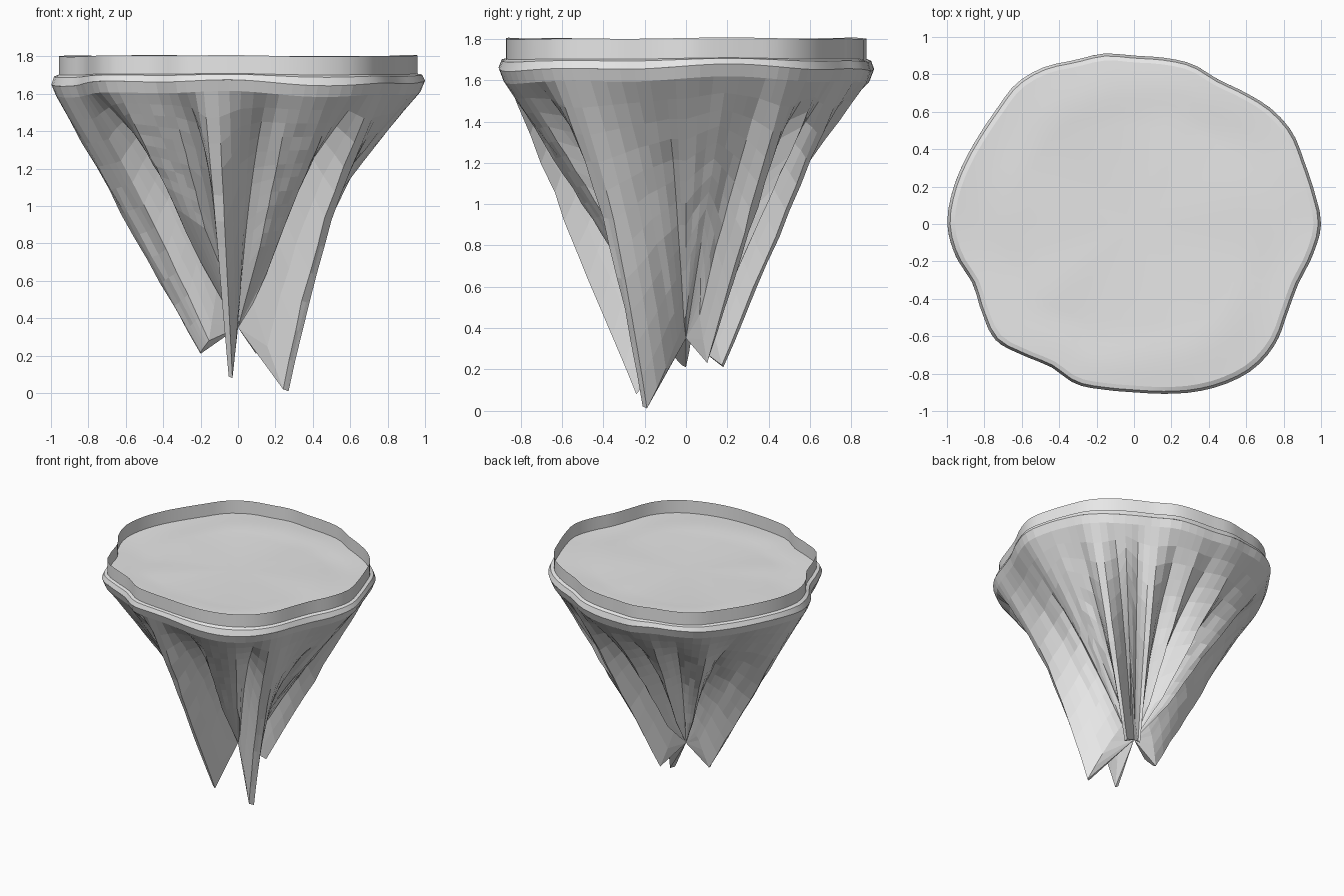
import bpy, bmesh, random
from math import radians, sin, cos, pi, ceil

random.seed(4)
cube = bpy.data.objects.get("Cube")
if cube:
    bpy.data.objects.remove(cube, do_unlink=True)

stone = bpy.data.materials.new("pale_grey")
stone.use_nodes = True
GREY = (0.8, 0.8, 0.8, 1)
stone.diffuse_color = GREY
stone.node_tree.nodes["Principled BSDF"].inputs["Base Color"].default_value = GREY

# Plan outline: radius in hundredths, every ten degrees from +x
OUTLINE = [100, 98, 97, 97.8, 95.8, 92, 89.4, 91, 90.3, 90, 92.5, 93.2, 96.7, 98,
           95.8, 95.5, 96.8, 98.7, 99.8, 97, 92, 94, 96.6, 91.8, 88.4, 91, 90, 90,
           92.2, 95.5, 98.6, 100.5, 99, 94.8, 93.5, 97]

# Underside ribs and grooves: angle, tip radius, tip height, hollowing above the tip
RIBS = [(0, .12, .46, .03), (12, .30, .74, 0), (24, .16, .46, .03), (31, .20, .23, 0),
        (35, .19, .25, 0), (41, .14, .45, .06), (46, .42, .80, 0), (52, .16, .42, .05),
        (58, .205, .22, 0), (62, .205, .21, 0), (72, .10, .48, .06), (84, .20, .55, .02),
        (94, .08, .52, .08), (108, .24, .62, .01), (120, .08, .54, .08), (136, .24, .62, .02),
        (150, .08, .54, .08), (166, .14, .42, .05), (180, .20, .21, 0), (186, .20, .22, 0),
        (204, .17, .28, .02), (215, .14, .55, .10), (226, .48, .99, 0), (245, .42, .88, .01),
        (252, .12, .50, .10), (258, .24, .09, 0), (263, .243, .08, 0), (271, .15, .44, .06),
        (280, .10, .60, .08), (288, .38, .78, 0), (304, .38, .80, .01), (312, .12, .48, .10),
        (319, .32, .02, .08), (325, .33, .01, .07), (340, .18, .30, .06), (354, .10, .44, .06),
        (360, .12, .46, .03)]


def radius(deg):
    """Smooth closed interpolation of the outline."""
    i, t = int(deg // 10), deg / 10 % 1
    a, b, c, d = (OUTLINE[(i + k) % 36] / 100 for k in (-1, 0, 1, 2))
    return b + t / 2 * (c - a + t * (2*a - 5*b + 4*c - d + t * (3 * (b - c) + d - a)))


def wave(deg):
    a = radians(deg)
    return .006 * sin(3 * a + 1) + .004 * sin(7 * a)


def loft(name, columns, close_at=None):
    """Skin a ring of columns of (angle, radius, height); optionally end at a centre point."""
    bm = bmesh.new()
    grid = [[bm.verts.new((r * cos(radians(a)), r * sin(radians(a)), z)) for a, r, z in col]
            for col in columns]
    tip = bm.verts.new((0, 0, close_at)) if close_at else None
    for i, left in enumerate(grid):
        right = grid[(i + 1) % len(grid)]
        for j in range(len(left) - 1):
            bm.faces.new((left[j], left[j + 1], right[j + 1], right[j]))
        if tip:
            bm.faces.new((left[-1], tip, right[-1]))
    mesh = bpy.data.meshes.new(name)
    bm.to_mesh(mesh)
    bm.free()
    mesh.materials.append(stone)
    obj = bpy.data.objects.new(name, mesh)
    bpy.context.collection.objects.link(obj)
    return obj


def smooth(obj):
    bpy.ops.object.select_all(action='DESELECT')
    bpy.context.view_layer.objects.active = obj
    obj.select_set(True)
    bpy.ops.object.shade_smooth_by_angle(angle=radians(30))


# Rock underside: each column drops from the rim to its rib tip, then back to the core
ROWS = 11
rock = []
for (a0, *p0), (a1, *p1) in zip(RIBS, RIBS[1:]):
    steps = ceil((a1 - a0) / 5)
    for s in range(steps):
        t = s / steps
        deg = a0 + t * (a1 - a0)
        tip_r, tip_z, hollow = (u + t * (v - u) for u, v in zip(p0, p1))
        R = radius(deg)
        col = [(deg, R, 1.66 + 2 * wave(deg))]
        for k in range(ROWS + 1):
            f = k / ROWS
            bend = hollow * sin(pi * f)
            rough = random.uniform(-.008, .008) * sin(pi * f)
            col.append((deg, .975 * R + f * (tip_r - .975 * R) - .7 * bend + rough,
                        1.6 + 2 * wave(deg) * (1 - f) + f * (tip_z - 1.6) + .7 * bend))
        for f in (.67, .33):
            col.append((deg, tip_r * f, .35 + (tip_z - .35) * f))
        rock.append(col)
loft("rock_underside", rock, close_at=.35)

# Bevelled ledge, upright rim wall and gently uneven floor
ANGLES = range(0, 360, 4)
ledge = loft("rim_ledge", [[(a, .96 * radius(a), 1.705 + wave(a) / 2),
                            (a, .985 * radius(a), 1.697 + wave(a)),
                            (a, radius(a), 1.66 + 2 * wave(a))] for a in ANGLES])
wall = loft("rim_wall", [[(a, .96 * radius(a), 1.803 + wave(a) / 2),
                          (a, .96 * radius(a), 1.70 + wave(a) / 2)] for a in ANGLES])


def floor_column(a):
    col = []
    for f in (1, .92, .84, .76, .68, .6):
        bump = .008 * sin(pi * (1 - f) / .4) * sin(2 * radians(a) + 5 * f)
        col.append((a, .96 * f * radius(a), 1.703 + f * wave(a) / 2 + bump))
    return col


floor = loft("floor", [floor_column(a) for a in ANGLES], close_at=1.703)
for part in (ledge, wall, floor):
    smooth(part)
